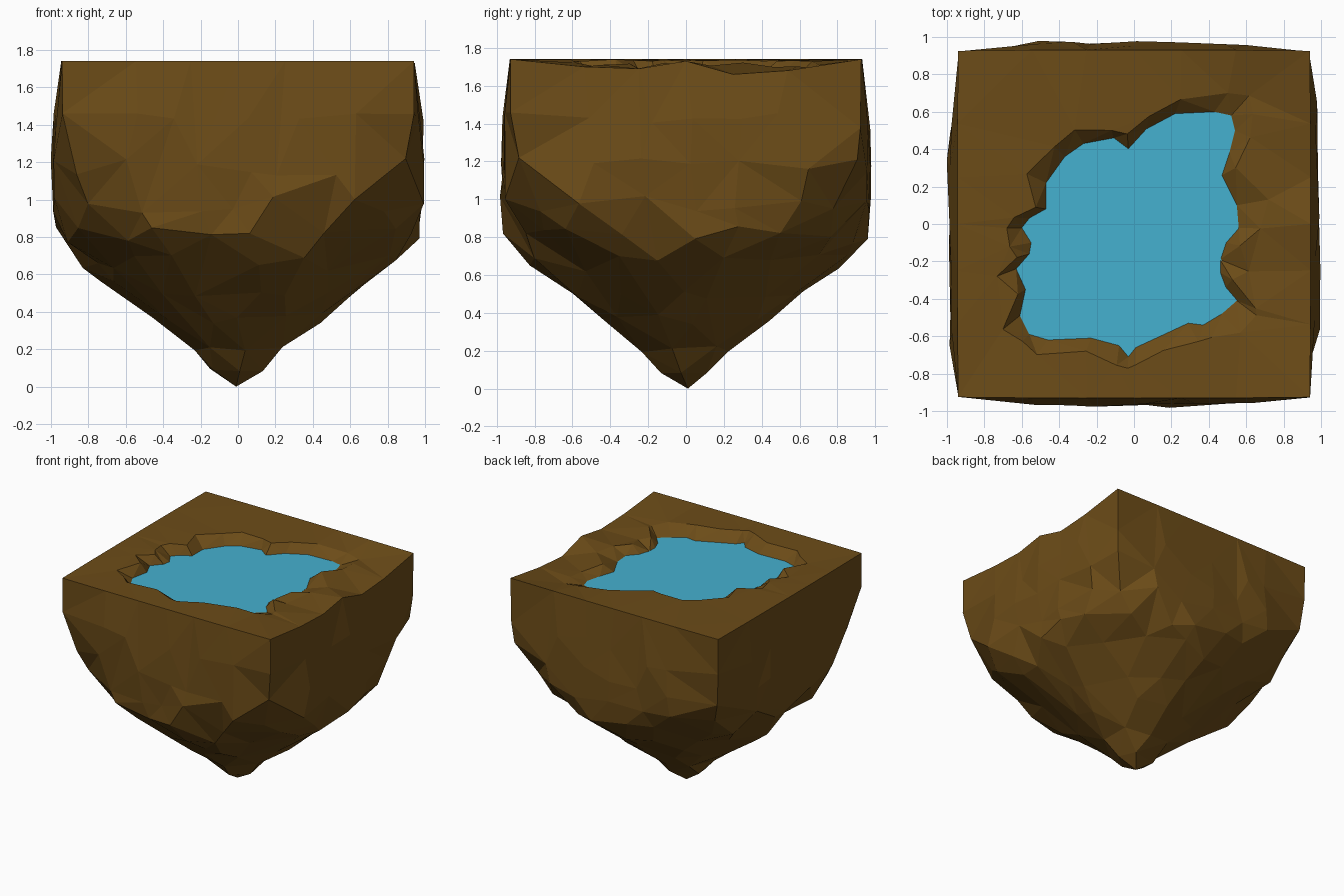
import bpy, bmesh, random
from math import cos, sin, pi
from mathutils import Vector, noise
from mathutils.geometry import delaunay_2d_cdt

if "Cube" in bpy.data.objects:
    bpy.data.objects.remove(bpy.data.objects["Cube"])

random.seed(4)
TOP, WATER = 1.74, 1.66


def lerp_table(table, z):
    for (z0, a), (z1, b) in zip(table, table[1:]):
        if z <= z1:
            return a + (b - a) * (z - z0) / (z1 - z0)
    return table[-1][1]


def material(name, rgb):
    m = bpy.data.materials.new(name)
    m.diffuse_color = (*rgb, 1)
    m.use_nodes = True
    m.node_tree.nodes["Principled BSDF"].inputs["Base Color"].default_value = m.diffuse_color
    return m


def add_object(name, bm, mat):
    me = bpy.data.meshes.new(name)
    bm.to_mesh(me)
    bm.free()
    me.materials.append(mat)
    ob = bpy.data.objects.new(name, me)
    bpy.context.collection.objects.link(ob)
    return ob


def add_sheet(bm, flat, solid, edges, flip):
    """Triangulate the points in 2D, then place them at their 3D spots."""
    _, _, faces, orig, _, _ = delaunay_2d_cdt([Vector(p) for p in flat], edges, [], 0, 1e-5)
    vs = [bm.verts.new(solid[o[0]]) for o in orig]
    for f in faces:
        f = [vs[i] for i in f]
        bm.faces.new(f[::-1] if flip else f)


def loop_edges(start, n):
    return [(start + i, start + (i + 1) % n) for i in range(n)]


# Rock profile: rough cone radius, cut by a square block whose sides bulge
CONE = [(0, 0), (.09, .15), (.2, .24), (.36, .45), (.52, .65), (.66, .81),
        (.81, 1.0), (1.06, 1.19), (1.36, 1.36), (1.74, 2)]
BLOCK = [(0, .965), (.8, .975), (1.2, .99), (1.5, .975), (1.74, .945)]


def rock_point(ang, z):
    c, s = cos(ang), sin(ang)
    m = max(abs(c), abs(s))
    bulge = lerp_table(BLOCK, z) - .94
    along = min(abs(c), abs(s)) / m          # 0 mid-face, 1 at the corner
    block = (.94 + bulge * (1 - along ** 3)) / m
    cone = lerp_table(CONE, z)
    n = noise.noise(Vector((c * 2.1, s * 2.1, z * 2.3 + 5)))
    if cone < block:
        r = min(cone * (1 + .08 * n + random.uniform(-.035, .035)), block)
    else:
        r = block * (1 + (.022 * n + random.uniform(-.012, .012) if z < TOP - .1 else 0))
    return Vector((r * c, r * s * .985, z))


# Worn right-hand edge: height drop of the rim points, by index
DIPS = {0: .01, 1: .08, 2: .06, 23: .05, 22: .04}

# Rings from the tip to the rim: height, number of points
RINGS = [(.09, 5), (.21, 7), (.36, 11), (.52, 14), (.66, 18), (.81, 22),
         (.97, 24), (1.17, 24), (1.42, 24), (TOP, 24)]
flat, solid = [(0, 0)], [Vector((-.01, .01, 0))]
for k, (z, n) in enumerate(RINGS):
    rim = z == TOP
    for i in range(n):
        a = 2 * pi * i / n + (0 if n == 24 else k * .4)
        corner = n == 24 and i % 6 == 3
        if not (corner or rim):
            a += random.uniform(-.3, .3) * 2 * pi / n
        zz = z if rim else z + random.uniform(-.05, .05) * min(1, z * 2)
        p = rock_point(a, zz)
        if rim:
            p.z -= DIPS.get(i, 0)
        u = k + 1 if rim else k + 1 + (zz - z) * 3
        flat.append((u * cos(a), u * sin(a)))
        solid.append(p)
rock = bmesh.new()
add_sheet(rock, flat, solid, [], True)
rim_pts = solid[-24:]

# Pond outline, anticlockwise from the right
SHORE = [(.56, -.02), (.55, .1), (.47, .26), (.51, .38), (.54, .5), (.52, .58), (.43, .6),
         (.22, .59), (.07, .51), (-.03, .4), (-.11, .46), (-.27, .43), (-.37, .36),
         (-.47, .22), (-.47, .08), (-.56, .03), (-.6, -.02), (-.55, -.1), (-.56, -.16),
         (-.63, -.24), (-.58, -.35), (-.61, -.49), (-.56, -.59), (-.46, -.62), (-.23, -.61),
         (-.08, -.65), (-.03, -.71), (.01, -.66), (.14, -.6), (.29, -.53), (.37, -.54),
         (.47, -.48), (.55, -.41), (.49, -.34), (.46, -.26), (.46, -.19), (.49, -.1)]

# Top of the rock: rim, bank crest, shore line, sunken bed
top = list(rim_pts)
for i, (x, y) in enumerate(SHORE):
    v = Vector((x, y, 0))
    wide = .15 if x > .4 else .09
    v += v.normalized() * wide * (random.uniform(.9, 1.35) if i % 2 else random.uniform(.45, .9))
    v.z = TOP - (random.uniform(.01, .05) if x > .4 else random.uniform(0, .012))
    top.append(v)
shore_start = len(top)
top += [Vector((x, y, WATER)) for x, y in SHORE]
top += [Vector((x * .6, y * .6, 1.5)) for x, y in SHORE[::3]]
top.append(Vector((0, 0, 1.45)))
add_sheet(rock, [p.xy for p in top], top,
          loop_edges(0, 24) + loop_edges(24, len(SHORE))
          + loop_edges(shore_start, len(SHORE)), False)
bmesh.ops.remove_doubles(rock, verts=rock.verts, dist=1e-4)
bmesh.ops.recalc_face_normals(rock, faces=rock.faces)
add_object("rock", rock, material("earth", (.15, .072, .009)))

# Water surface filling the hollow
water = bmesh.new()
water.faces.new([water.verts.new((x, y, WATER + .002)) for x, y in SHORE])
bmesh.ops.triangulate(water, faces=water.faces)
add_object("water", water, material("water", (.06, .44, .63)))
